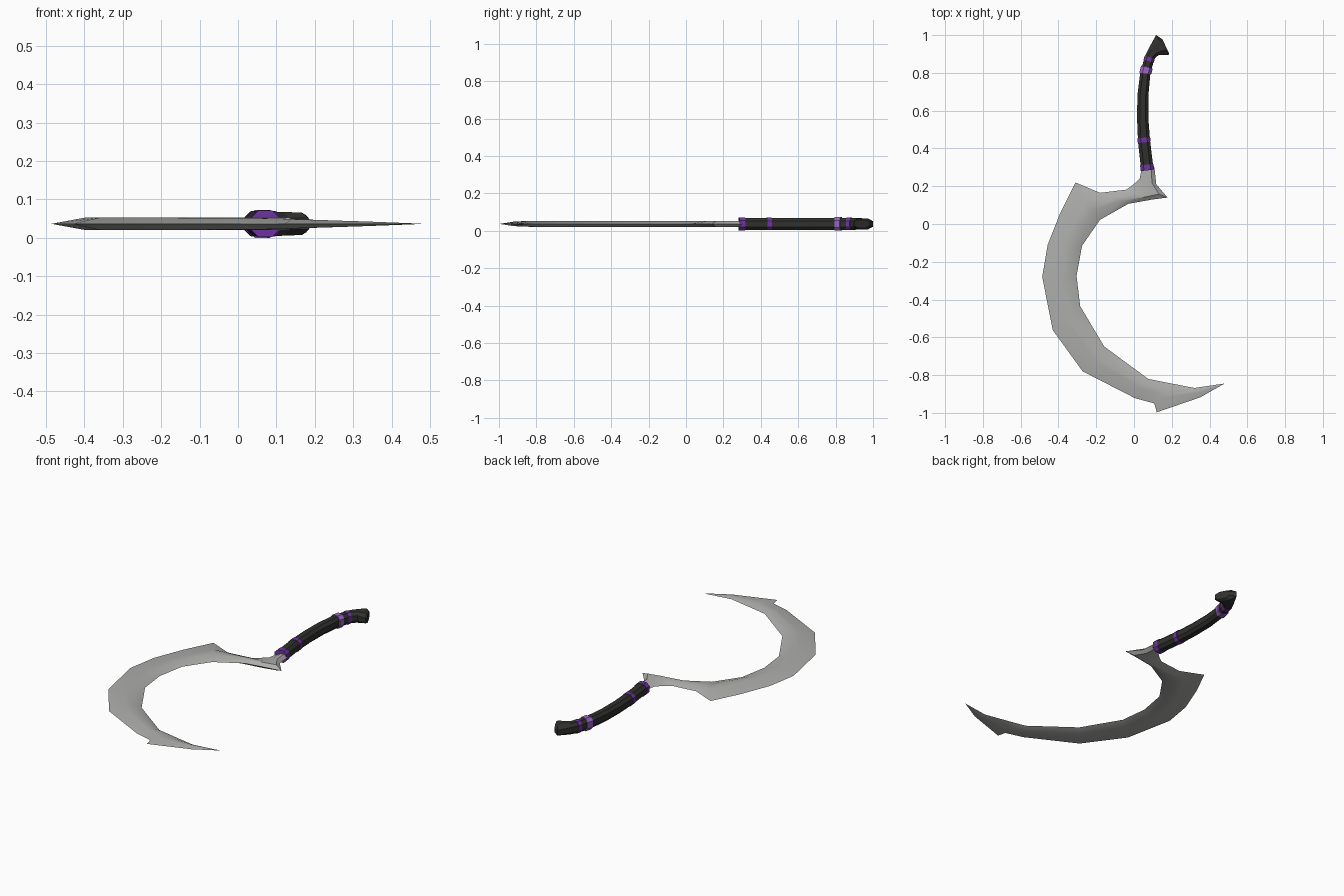
import bpy, bmesh
from mathutils import Vector

if "Cube" in bpy.data.objects:
    bpy.data.objects.remove(bpy.data.objects["Cube"])

MID = 0.0365  # height of the flat weapon's centre plane


def material(name, rgb):
    m = bpy.data.materials.new(name)
    m.diffuse_color = (*rgb, 1)
    m.use_nodes = True
    m.node_tree.nodes["Principled BSDF"].inputs["Base Color"].default_value = m.diffuse_color
    return m


STEEL = material("steel grey", (0.42, 0.42, 0.41))
DARK = material("dark grip", (0.03, 0.03, 0.028))
PURPLE = material("purple", (0.16, 0.035, 0.36))
LILAC = material("light purple", (0.33, 0.13, 0.56))


def loft(name, rings, mat):
    """Skin equal-length closed rings and cap both ends."""
    bm = bmesh.new()
    vs = [[bm.verts.new(p) for p in r] for r in rings]
    n = len(rings[0])
    for a, b in zip(vs, vs[1:]):
        for i in range(n):
            j = (i + 1) % n
            bm.faces.new((a[i], a[j], b[j], b[i]))
    bm.faces.new(vs[0])
    bm.faces.new(vs[-1])
    bmesh.ops.remove_doubles(bm, verts=bm.verts, dist=1e-5)
    bmesh.ops.recalc_face_normals(bm, faces=bm.faces)
    me = bpy.data.meshes.new(name)
    bm.to_mesh(me)
    bm.free()
    me.materials.append(mat)
    ob = bpy.data.objects.new(name, me)
    bpy.context.collection.objects.link(ob)
    return ob


# Blade: outer edge point, inner edge point, half thickness
stations = [
    (0.042, 0.300, 0.108, 0.300, 0.016),
    (0.030, 0.240, 0.118, 0.210, 0.016),
    (0.000, 0.212, 0.178, 0.140, 0.016),
    (-0.040, 0.182, 0.100, 0.130, 0.016),
    (-0.180, 0.165, -0.030, 0.107, 0.016),
    (-0.310, 0.220, -0.180, 0.022, 0.016),
    (-0.390, 0.060, -0.228, -0.047, 0.016),
    (-0.457, -0.110, -0.275, -0.115, 0.016),
    (-0.486, -0.280, -0.304, -0.275, 0.016),
    (-0.430, -0.562, -0.285, -0.435, 0.016),
    (-0.272, -0.780, -0.158, -0.648, 0.016),
    (0.005, -0.922, 0.075, -0.820, 0.015),
    (0.108, -0.950, 0.140, -0.833, 0.013),
    (0.120, -0.997, 0.165, -0.838, 0.012),
    (0.350, -0.918, 0.320, -0.868, 0.006),
    (0.477, -0.846, 0.476, -0.845, 0.0005),
]
rings = []
for ox, oy, ix, iy, h in stations:
    o, i = Vector((ox, oy, MID)), Vector((ix, iy, MID))
    up = Vector((0, 0, h))
    a, b = o.lerp(i, 0.48), o.lerp(i, 0.74)
    rings.append([o, a + up, b + up, i, b - up, a - up])
blade = loft("blade", rings, STEEL)
bpy.context.view_layer.objects.active = blade
blade.select_set(True)
bpy.ops.object.shade_smooth_by_angle(angle=0.5)

# Grip centre line: x, y, half width
PATH = [(0.071, 0.285, 0.033), (0.053, 0.44, 0.032), (0.046, 0.56, 0.030),
        (0.047, 0.68, 0.029), (0.060, 0.80, 0.027), (0.084, 0.885, 0.026)]


def at(y):
    """Centre, sideways direction and half width of the grip at y."""
    for k, (p, q) in enumerate(zip(PATH, PATH[1:])):
        if y <= q[1] or k == len(PATH) - 2:
            t = (y - p[1]) / (q[1] - p[1])
            c = [p[n] + (q[n] - p[n]) * t for n in range(3)]
            d = Vector((q[0] - p[0], q[1] - p[1], 0)).normalized()
            return Vector((c[0], c[1], MID)), Vector((d.y, -d.x, 0)), c[2]


def octagon(c, side, w, h):
    up = Vector((0, 0, 1))
    return [c + side * (w * u) + up * (h * v) for u, v in
            ((1, .5), (.5, 1), (-.5, 1), (-1, .5), (-1, -.5), (-.5, -1), (.5, -1), (1, -.5))]


def sweep(name, ys, grow, mat):
    out = []
    for y in ys:
        c, s, w = at(y)
        out.append(octagon(c, s, w + grow, 0.0315 + grow))
    return loft(name, out, mat)


sweep("grip", [p[1] for p in PATH], 0, DARK)

# Bands around the grip
for name, y0, y1, grow, mat in (("lower_band", 0.284, 0.314, 0.003, PURPLE),
                                ("middle_band", 0.432, 0.457, 0.002, PURPLE),
                                ("upper_band", 0.797, 0.830, 0.005, LILAC),
                                ("end_band", 0.862, 0.883, 0.002, PURPLE)):
    sweep(name, (y0, y1), grow, mat)

# Hooked pommel: left point, right point, half height
pommel = []
for lx, ly, rx, ry, h in ((0.059, 0.892, 0.109, 0.876, 0.0315),
                          (0.078, 0.930, 0.132, 0.896, 0.031),
                          (0.117, 1.000, 0.183, 0.896, 0.029),
                          (0.150, 0.978, 0.187, 0.902, 0.022)):
    l, r = Vector((lx, ly, MID)), Vector((rx, ry, MID))
    pommel.append(octagon((l + r) / 2, (r - l).normalized(), (r - l).length / 2, h))
loft("pommel", pommel, DARK)
